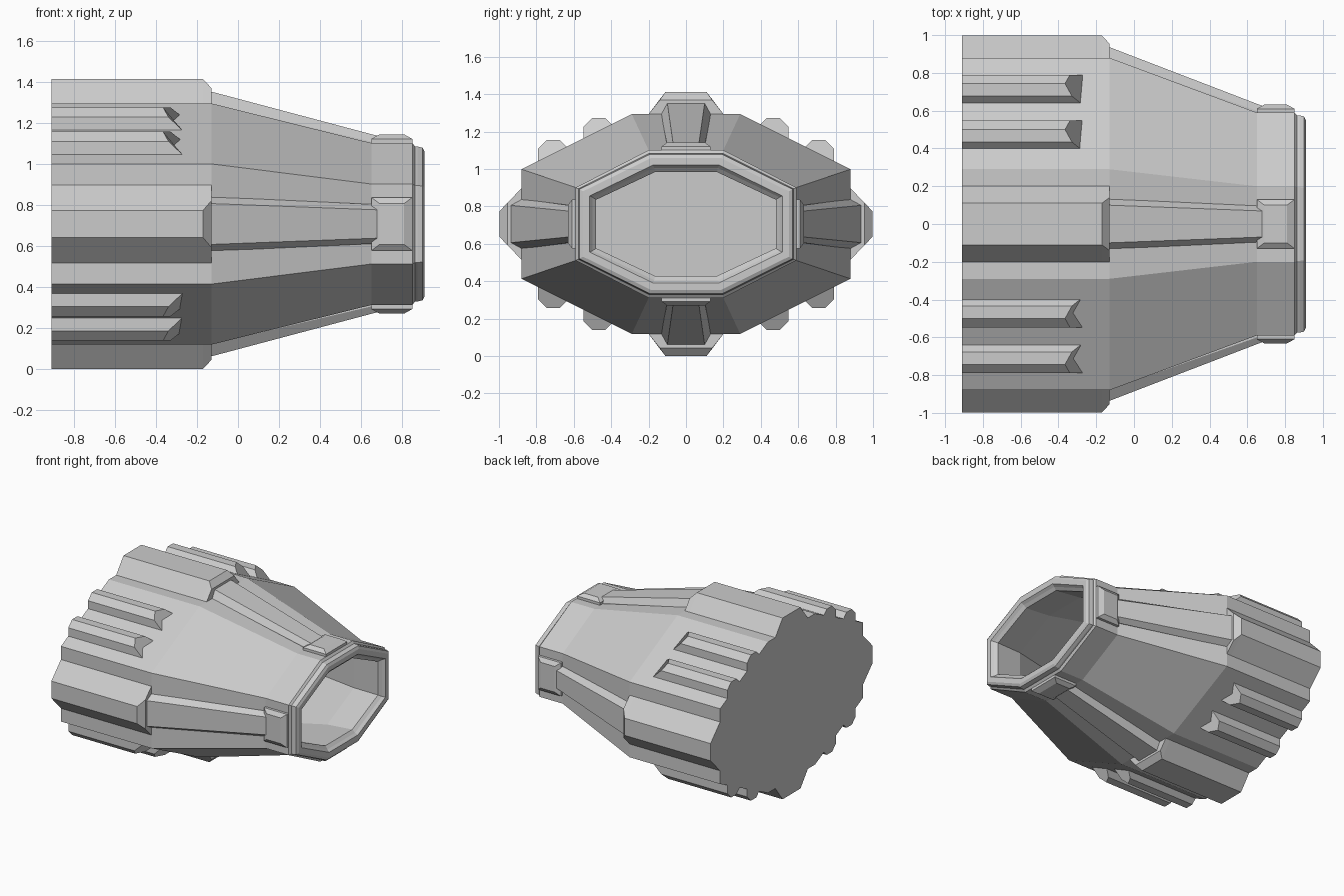
import bpy
import bmesh
import math

if "Cube" in bpy.data.objects:
    bpy.data.objects.remove(bpy.data.objects["Cube"], do_unlink=True)

CZ = 0.706          # height of the long axis
BACK, BEND, NECK, LIP = -0.91, -0.13, 0.65, 0.85

grey = bpy.data.materials.new("hull_grey")
grey.use_nodes = True
colour = (0.6, 0.6, 0.6, 1)
grey.diffuse_color = colour
grey.node_tree.nodes["Principled BSDF"].inputs["Base Color"].default_value = colour


def loft(name, rings):
    """Skin a chain of equal-length point rings and cap both ends."""
    bm = bmesh.new()
    loops = [[bm.verts.new(p) for p in ring] for ring in rings]
    for a, b in zip(loops, loops[1:]):
        for i in range(len(a)):
            j = (i + 1) % len(a)
            bm.faces.new((a[i], a[j], b[j], b[i]))
    bm.faces.new(loops[0])
    bm.faces.new(loops[-1])
    bmesh.ops.recalc_face_normals(bm, faces=bm.faces)
    mesh = bpy.data.meshes.new(name)
    bm.to_mesh(mesh)
    bm.free()
    mesh.materials.append(grey)
    obj = bpy.data.objects.new(name, mesh)
    bpy.context.collection.objects.link(obj)
    return obj


def octagon(x, hy, hz, fy, fz):
    """Octagon with half sizes hy, hz and half flats fy, fz."""
    quarter = [(hy, fz), (fy, hz)]
    pts = quarter + [(-y, z) for y, z in quarter[::-1]]
    pts += [(-y, -z) for y, z in pts]
    return [(x, y, CZ + z) for y, z in pts]


# Hollow hull: outer shell, stepped rim, then the inner walls
loft("hull", [octagon(*s) for s in (
    (BACK, 0.88, 0.588, 0.29, 0.293),
    (BEND, 0.88, 0.588, 0.29, 0.293),
    (NECK, 0.59, 0.395, 0.2, 0.195),
    (LIP, 0.59, 0.395, 0.2, 0.195),
    (0.863, 0.575, 0.378, 0.195, 0.188),
    (0.875, 0.575, 0.378, 0.195, 0.188),
    (0.9, 0.57, 0.372, 0.193, 0.185),
    (0.91, 0.55, 0.352, 0.188, 0.175),
    (0.91, 0.515, 0.315, 0.177, 0.15),
    (0.89, 0.5, 0.3, 0.17, 0.143),
    (0.87, 0.48, 0.278, 0.165, 0.13),
    (NECK, 0.5, 0.3, 0.17, 0.14),
    (BEND, 0.8, 0.51, 0.26, 0.26),
    (BACK + 0.03, 0.8, 0.51, 0.26, 0.26))])


def trapezoid(base, wide, top, narrow):
    """Ridge section as (across, outward) points, sunk below its base."""
    return [(-wide, base - 0.04), (-wide, base), (-narrow, top),
            (narrow, top), (wide, base), (wide, base - 0.04)]


# Four sides: name, placing function, hull radius at back and neck, ridge size
sides = [
    ("top", lambda x, a, o: (x, a, CZ + o), 0.588, 0.395, 0.2, 0.11),
    ("bottom", lambda x, a, o: (x, a, CZ - o), 0.588, 0.395, 0.2, 0.11),
    ("left", lambda x, a, o: (x, o, CZ + a), 0.88, 0.59, 0.19, 0.067),
    ("right", lambda x, a, o: (x, -o, CZ + a), 0.88, 0.59, 0.19, 0.067),
]
for side, put, r_back, r_neck, wide, narrow in sides:
    # Broad rear ridge with a chamfered front end
    full = trapezoid(r_back, wide, r_back + 0.118, narrow)
    mid = (wide + narrow) / 2 - 0.015
    cut = trapezoid(r_back, wide, r_back + 0.075, mid)
    loft(side + "_rear_ridge", [
        [put(x, a, o) for a, o in sec]
        for x, sec in ((BACK, full), (BEND - 0.04, full), (BEND, cut))])

    # Slim tapering ridge along the sloped part
    start = trapezoid(r_back, 0.133, r_back + 0.06, 0.1)
    end = trapezoid(r_neck, 0.095, r_neck + 0.035, 0.069)
    loft(side + "_slim_ridge", [
        [put(x, a, o) for a, o in sec]
        for x, sec in ((BEND - 0.01, start), (NECK + 0.03, end))])

    # Chamfered collar block
    levels = ((-0.03, 0, 0.13), (0.02, 0, 0.13), (0.042, 0.04, 0.1))
    loft(side + "_collar_block", [
        [put(x, a, r_neck + h) for x, a in (
            (NECK + t, -w), (LIP - t, -w), (LIP - t, w), (NECK + t, w))]
        for h, t, w in levels])

# Octagonal ribs on the four slanted panels, with bevelled tips
nrm_y, nrm_z = 0.447, 0.894
radius = 0.08 / math.cos(math.pi / 8)
for sy, y_name in ((1, "left"), (-1, "right")):
    for sz, z_name in ((1, "upper"), (-1, "lower")):
        for row, cy, cz in (("inner", 0.467, 0.488), ("outer", 0.71, 0.37)):
            rear, tip = [], []
            for k in range(8):
                ang = math.pi / 8 + k * math.pi / 4
                dy, dz = radius * math.cos(ang), radius * math.sin(ang)
                rise = max(0, dy * nrm_y + dz * nrm_z - 0.01)
                y, z = sy * (cy + dy), CZ + sz * (cz + dz)
                rear.append((BACK, y, z))
                tip.append((-0.27 - 1.25 * rise, y, z))
            loft(f"{y_name}_{z_name}_{row}_rib", [rear, tip])
